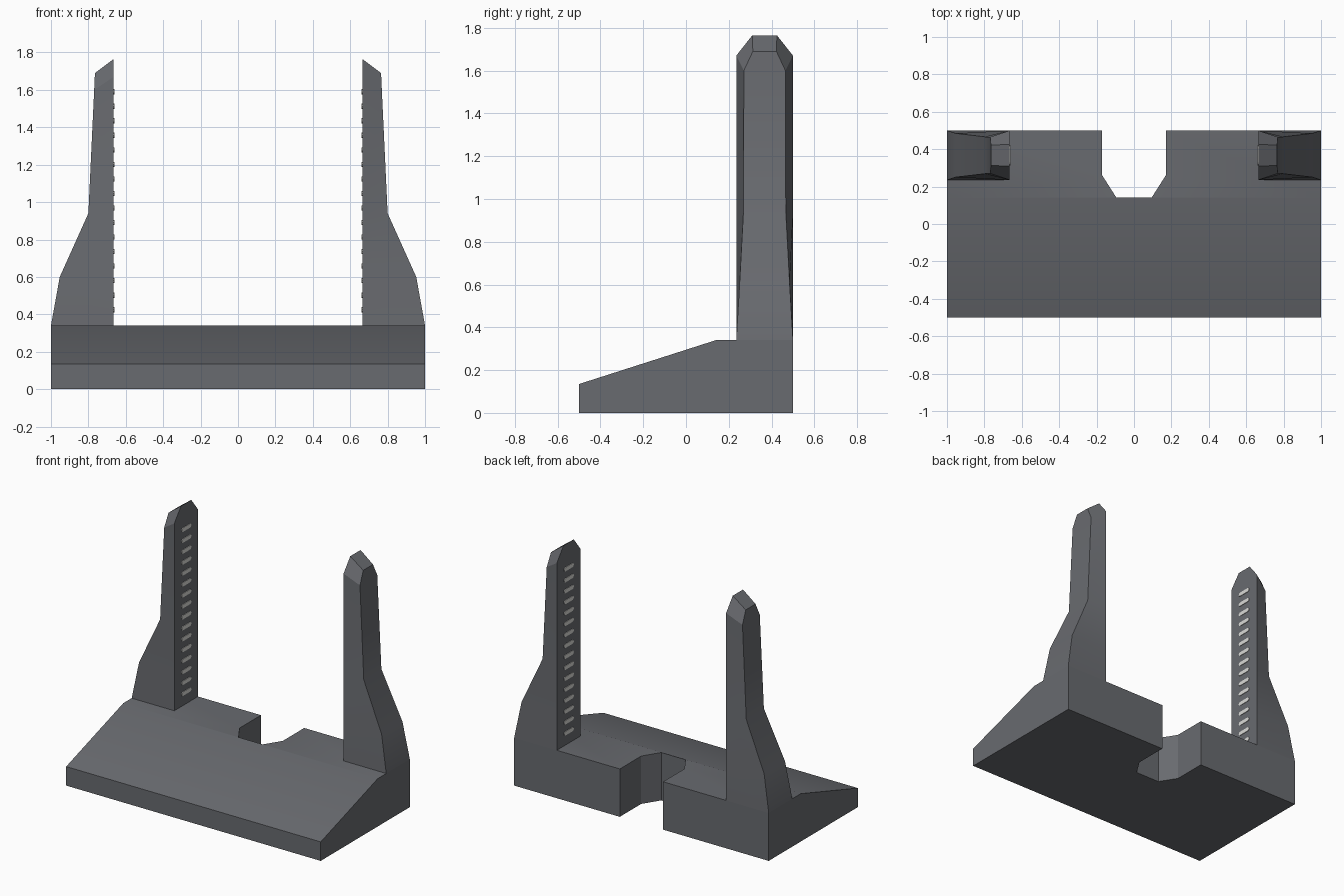
import bpy, bmesh, math

if "Cube" in bpy.data.objects:
    bpy.data.objects.remove(bpy.data.objects["Cube"])


def material(name, rgb):
    m = bpy.data.materials.new(name)
    m.diffuse_color = (*rgb, 1)
    m.use_nodes = True
    m.node_tree.nodes["Principled BSDF"].inputs["Base Color"].default_value = m.diffuse_color
    return m


GREY = material("dark grey", (0.14, 0.146, 0.16))
LIGHT = material("pale light", (0.70, 0.70, 0.68))


def make_object(name, bm, mat, mirror=False):
    bmesh.ops.recalc_face_normals(bm, faces=bm.faces[:])
    me = bpy.data.meshes.new(name)
    bm.to_mesh(me)
    bm.free()
    me.materials.append(mat)
    ob = bpy.data.objects.new(name, me)
    bpy.context.collection.objects.link(ob)
    if mirror:
        ob.modifiers.new("mirror", 'MIRROR')
    return ob


def prism(bm, points, vec):
    face = bm.faces.new([bm.verts.new(p) for p in points])
    ext = bmesh.ops.extrude_face_region(bm, geom=[face])
    verts = [g for g in ext['geom'] if isinstance(g, bmesh.types.BMVert)]
    bmesh.ops.translate(bm, verts=verts, vec=vec)
    if not face.is_valid or len(face.link_loops if hasattr(face, "link_loops") else face.loops) == 0:
        return


# wedge base, extruded across the width
bm = bmesh.new()
side = [(-0.5, 0), (0.5, 0), (0.5, 0.34), (0.14, 0.34), (-0.5, 0.135)]
prism(bm, [(-1, y, z) for y, z in side], (2, 0, 0))
base = make_object("base", bm, GREY)

# cutter for the notch in the back edge
bm = bmesh.new()
plan = [(-0.17, 0.6), (-0.17, 0.26), (-0.095, 0.142), (0.095, 0.142), (0.17, 0.26), (0.17, 0.6)]
prism(bm, [(x, y, -0.1) for x, y in plan], (0, 0, 0.6))
cutter = make_object("notch_cutter", bm, GREY)
cutter.hide_render = True
cutter.hide_viewport = True
cut = base.modifiers.new("notch", 'BOOLEAN')
cut.operation = 'DIFFERENCE'
cut.solver = 'EXACT'
cut.object = cutter

# tapering towers: matching inner and outer outlines, (x, half depth, z)
YC = 0.3675
inner = [(0.665, 0.1325, 0.34), (0.665, 0.1325, 0.6), (0.665, 0.1325, 0.94),
         (0.665, 0.1325, 1.67), (0.665, 0.0575, 1.765)]
outer = [(1.0, 0.1325, 0.34), (0.953, 0.117, 0.6), (0.80, 0.099, 0.94),
         (0.769, 0.097, 1.6), (0.765, 0.055, 1.69)]
bm = bmesh.new()


def rail(points, s):
    return [bm.verts.new((x, YC + s * d, z)) for x, d, z in points]


inf, outf, outb, inb = rail(inner, -1), rail(outer, -1), rail(outer, 1), rail(inner, 1)
for a, b in ((inf, outf), (outf, outb), (outb, inb), (inb, inf)):
    for i in range(4):
        bm.faces.new((a[i], b[i], b[i + 1], a[i + 1]))
bm.faces.new((inf[4], outf[4], outb[4], inb[4]))
towers = make_object("towers", bm, GREY, mirror=True)

# column of thin rounded light strips on each inner tower face
bm = bmesh.new()
N, HALF, R = 16, 0.04, 0.014
for i in range(N):
    zc = 0.425 + i * (1.59 - 0.425) / (N - 1)
    pts = []
    for s in (1, -1):
        for k in range(5):
            a = -math.pi / 2 + k * math.pi / 4
            pts.append((0.667, YC + s * (HALF + R * math.cos(a)), zc + s * R * math.sin(a)))
    prism(bm, pts, (-0.006, 0, 0))
make_object("light_strips", bm, LIGHT, mirror=True)

# soft shading over the shallow bends
for ob in (base, towers):
    bpy.ops.object.select_all(action='DESELECT')
    ob.select_set(True)
    bpy.context.view_layer.objects.active = ob
    bpy.ops.object.shade_smooth_by_angle(angle=math.radians(30))
